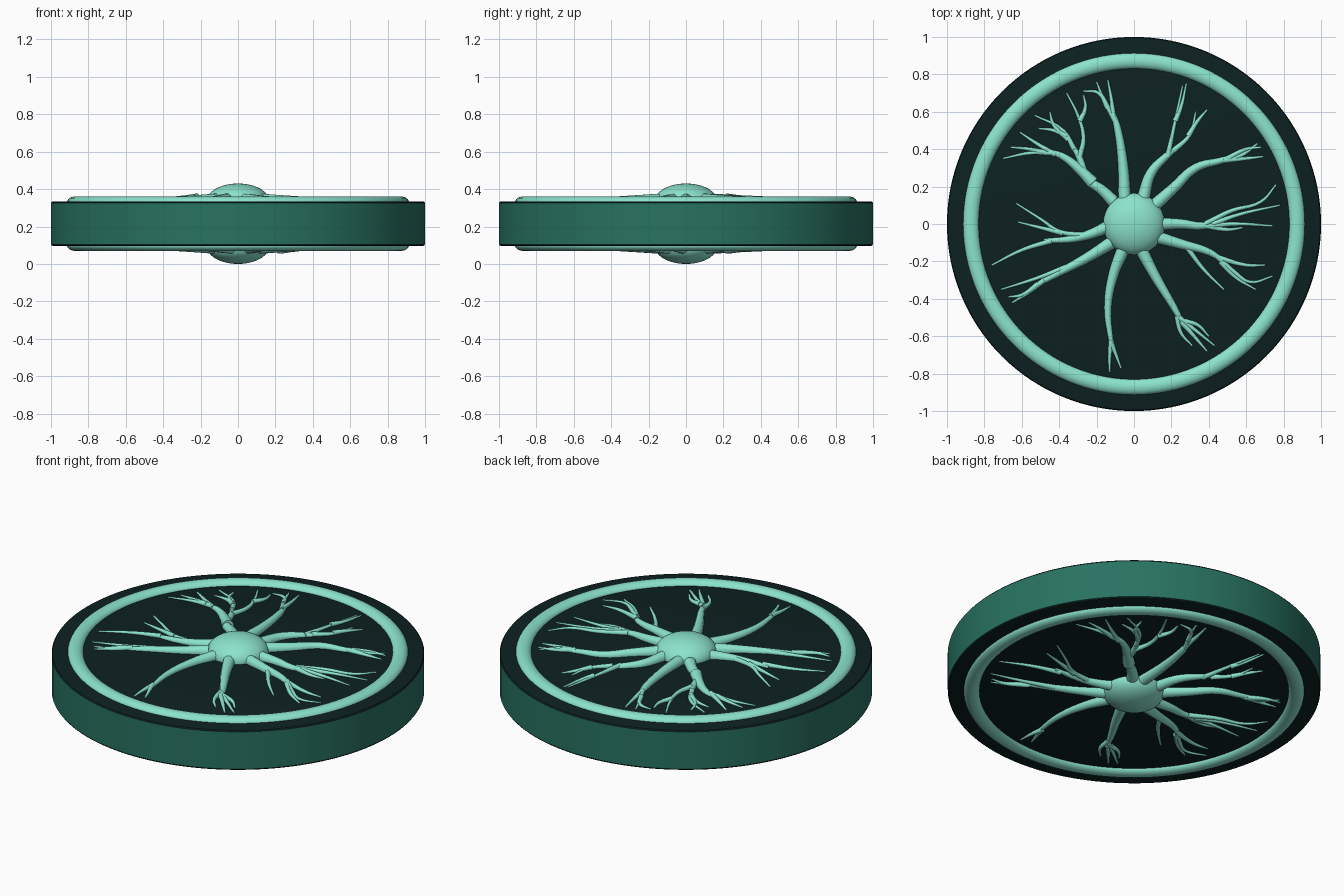
import bpy
import bmesh
import math

MID = 0.215        # height of the middle plane
FACE = 0.12        # half thickness of the disc

cube = bpy.data.objects.get("Cube")
if cube:
    bpy.data.objects.remove(cube, do_unlink=True)


def material(name, colour):
    mat = bpy.data.materials.new(name)
    mat.use_nodes = True
    mat.diffuse_color = (*colour, 1)
    mat.node_tree.nodes["Principled BSDF"].inputs["Base Color"].default_value = (*colour, 1)
    return mat


mint = material("mint", (0.26, 0.77, 0.61))
green = material("deep green", (0.021, 0.17, 0.12))
dark = material("near black teal", (0.004, 0.015, 0.015))


def smooth(obj, angle=40):
    bpy.ops.object.select_all(action='DESELECT')
    obj.select_set(True)
    bpy.context.view_layer.objects.active = obj
    bpy.ops.object.shade_smooth_by_angle(angle=math.radians(angle))


def both_sides(obj, name):
    """Keep the part on the top face and turn a copy over for the underside."""
    obj.name = "top_" + name
    obj.location.z = MID
    under = obj.copy()
    under.name = "bottom_" + name
    under.rotation_euler.y = math.pi
    bpy.context.collection.objects.link(under)


# Disc: turned profile, green wall and dark faces
half = [(0, FACE), (0.985, FACE), (0.995, 0.117), (1, 0.11)]
profile = half + [(r, -z) for r, z in reversed(half)]
bm = bmesh.new()
verts = [bm.verts.new((r, 0, z)) for r, z in profile]
edges = [bm.edges.new(pair) for pair in zip(verts, verts[1:])]
bmesh.ops.spin(bm, geom=verts + edges, cent=(0, 0, 0), axis=(0, 0, 1),
               angle=math.tau, steps=128, use_duplicate=False)
bmesh.ops.remove_doubles(bm, verts=bm.verts, dist=0.0001)
bmesh.ops.recalc_face_normals(bm, faces=bm.faces)
for face in bm.faces:
    face.material_index = int(abs(face.calc_center_median().z) > 0.1)
mesh = bpy.data.meshes.new("disc")
bm.to_mesh(mesh)
bm.free()
disc = bpy.data.objects.new("disc", mesh)
bpy.context.collection.objects.link(disc)
mesh.materials.append(green)
mesh.materials.append(dark)
disc.location.z = MID
smooth(disc, 30)

# Raised ring
bpy.ops.mesh.primitive_torus_add(major_radius=0.872, minor_radius=0.042,
                                 major_segments=128, minor_segments=24)
ring = bpy.context.object
for v in ring.data.vertices:
    v.co.z = v.co.z * 0.72 + 0.115
ring.data.materials.append(mint)
smooth(ring, 60)
both_sides(ring, "ring")

# Domed hub
bpy.ops.mesh.primitive_uv_sphere_add(segments=48, ring_count=24, radius=0.165)
hub = bpy.context.object
for v in hub.data.vertices:
    v.co.z = v.co.z * 0.55 + 0.215 - 0.165 * 0.55
hub.data.materials.append(mint)
smooth(hub, 60)
both_sides(hub, "hub")


def branch(name, trunk, *twigs):
    """Tapered tubes lying on the face; points are hundredths of a unit."""
    curve = bpy.data.curves.new(name, 'CURVE')
    curve.dimensions = '3D'
    curve.bevel_depth = 1
    curve.bevel_resolution = 3
    curve.resolution_u = 5
    curve.use_fill_caps = True
    for path in (trunk, *twigs):
        spline = curve.splines.new('BEZIER')
        spline.bezier_points.add(len(path) - 1)
        start, end = (0.034, 0.012) if path is trunk else (0.015, 0.005)
        for i, (point, (x, y)) in enumerate(zip(spline.bezier_points, path)):
            t = i / (len(path) - 1)
            point.co = (x / 100, y / 100, FACE + 0.008 * (1 - t))
            point.radius = start + (end - start) * t
            point.handle_left_type = point.handle_right_type = 'AUTO'
    obj = bpy.data.objects.new(name, curve)
    bpy.context.collection.objects.link(obj)
    bpy.ops.object.select_all(action='DESELECT')
    obj.select_set(True)
    bpy.context.view_layer.objects.active = obj
    bpy.ops.object.convert(target='MESH')
    obj = bpy.context.object
    obj.data.materials.clear()
    obj.data.materials.append(mint)
    smooth(obj, 60)
    both_sides(obj, name)


# Forking branches, each a trunk followed by its twigs
branch("back_branch",
       [(-5, 14), (-6, 33), (-9, 52), (-11, 59)],
       [(-11, 57), (-12, 66), (-14, 77)],
       [(-10, 55), (-16, 66), (-20, 76)],
       [(-14, 62), (-19, 70), (-27, 71)])
branch("back_right_branch",
       [(-11, 12), (-17, 18), (-25, 24), (-29, 35), (-33, 42)],
       [(-32, 40), (-38, 50), (-53, 58)],
       [(-35, 45), (-43, 53), (-45, 60)],
       [(-36, 47), (-43, 50), (-51, 51)],
       [(-29, 36), (-27, 46), (-30, 58), (-36, 70)],
       [(-29, 55), (-26, 62), (-27, 69)])
branch("right_fork_branch",
       [(-22, 22), (-29, 29), (-38, 36), (-46, 39)],
       [(-42, 37), (-52, 43), (-61, 49)],
       [(-44, 38), (-55, 38), (-70, 35)],
       [(-47, 38), (-56, 40), (-66, 41)])
branch("back_left_branch",
       [(5, 14), (9, 27), (17, 36), (22, 40)],
       [(18, 36), (21, 50), (26, 74)],
       [(21, 39), (30, 48), (33, 60)],
       [(29, 47), (34, 55), (39, 61)],
       [(22, 55), (25, 62), (28, 75)])
branch("left_upper_branch",
       [(11, 10), (21, 19), (33, 30), (47, 34), (53, 36)],
       [(49, 34), (58, 37), (66, 43)],
       [(48, 34), (60, 35), (69, 36)],
       [(50, 35), (60, 40), (68, 41)])
branch("left_branch",
       [(13, 0), (25, 0), (37, -1), (45, 1)],
       [(38, 0), (52, 7), (68, 12), (76, 21)],
       [(42, 0), (56, 5), (78, 10)],
       [(40, -1), (55, 0), (74, -1)],
       [(38, -1), (50, -3), (58, -2)])
branch("left_lower_branch",
       [(12, -7), (26, -11), (40, -15), (48, -20)],
       [(44, -17), (54, -26), (62, -31), (74, -28)],
       [(45, -18), (60, -22), (70, -22)],
       [(46, -20), (55, -29), (65, -35)],
       [(28, -12), (37, -24), (48, -35)])
branch("front_left_branch",
       [(4, -14), (12, -29), (21, -44), (26, -53)],
       [(24, -50), (33, -57), (43, -65)],
       [(25, -52), (33, -61), (39, -68)],
       [(23, -49), (25, -58), (31, -65)],
       [(27, -52), (34, -54), (40, -60)])
branch("front_branch",
       [(-6, -14), (-11, -27), (-14, -45), (-12, -65)],
       [(-12, -62), (-13, -70), (-13, -79)],
       [(-12, -64), (-10, -69), (-7, -77)])
branch("front_right_branch",
       [(-12, -10), (-25, -18), (-40, -26), (-53, -33)],
       [(-48, -30), (-57, -37), (-65, -42)],
       [(-36, -23), (-52, -29), (-71, -35)],
       [(-51, -32), (-60, -38), (-67, -39)])
branch("right_branch",
       [(-13, -1), (-22, -5), (-33, -8), (-48, -9)],
       [(-44, -9), (-60, -14), (-76, -22)],
       [(-26, -6), (-40, -4), (-49, 2), (-63, 11)],
       [(-38, -5), (-50, -2), (-62, 1)])
